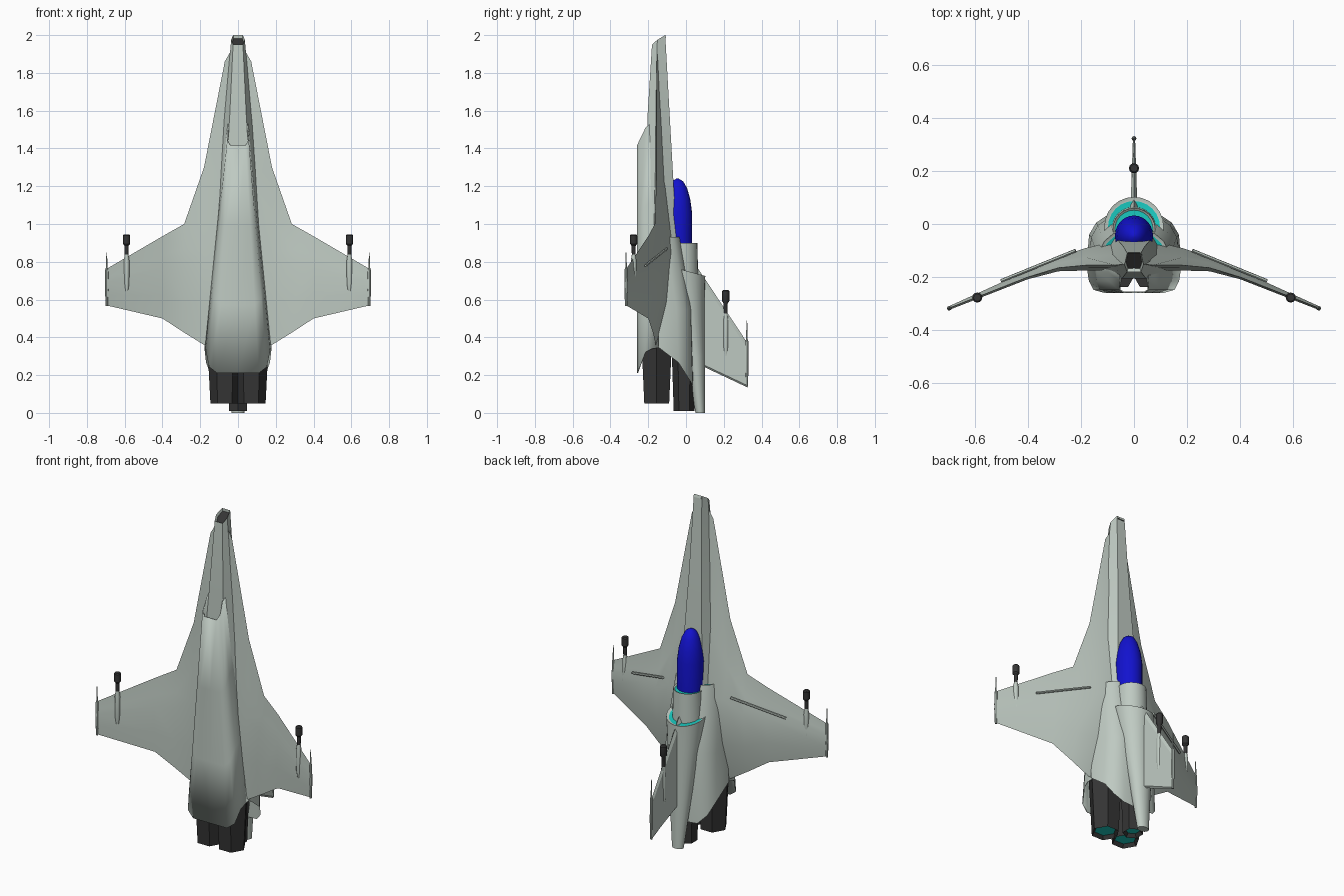
import bpy, bmesh, math
from mathutils import Vector

old = bpy.data.objects.get("Cube")
if old:
    bpy.data.objects.remove(old, do_unlink=True)


def material(name, color):
    m = bpy.data.materials.new(name)
    m.use_nodes = True
    m.diffuse_color = (*color, 1)
    m.node_tree.nodes["Principled BSDF"].inputs["Base Color"].default_value = (*color, 1)
    return m


HULL = material("hull grey", (0.52, 0.59, 0.54))
DARK = material("dark metal", (0.035, 0.035, 0.035))
BLUE = material("canopy blue", (0.006, 0.006, 0.62))
TEAL = material("glow teal", (0.01, 0.58, 0.52))


def finish(name, bm, mats, smooth=True, angle=35):
    bmesh.ops.recalc_face_normals(bm, faces=bm.faces)
    me = bpy.data.meshes.new(name)
    bm.to_mesh(me)
    bm.free()
    for m in mats:
        me.materials.append(m)
    ob = bpy.data.objects.new(name, me)
    bpy.context.collection.objects.link(ob)
    if smooth:
        bpy.ops.object.select_all(action='DESELECT')
        ob.select_set(True)
        bpy.context.view_layer.objects.active = ob
        bpy.ops.object.shade_smooth_by_angle(angle=math.radians(angle))
    return ob


def loft(name, rings, mats=(HULL,), closed=True, front=None, back=None, inset=0, depth=0,
         smooth=True, angle=35):
    """Skin rings of points; front/back give the cap material index."""
    bm = bmesh.new()
    vs = [[bm.verts.new(p) for p in r] for r in rings]
    n = len(vs[0])
    for a, b in zip(vs, vs[1:]):
        for i in range(n if closed else n - 1):
            j = (i + 1) % n
            bm.faces.new((a[i], a[j], b[j], b[i]))
    for ring, idx in ((vs[0], front), (vs[-1], back)):
        if idx is None:
            continue
        cap = bm.faces.new(ring)
        bmesh.ops.recalc_face_normals(bm, faces=bm.faces)
        if inset and idx:
            bmesh.ops.inset_region(bm, faces=[cap], thickness=inset, depth=-depth)
        cap.material_index = idx
    return finish(name, bm, mats, smooth, angle)


def mirrored(half):
    """Complete a ring from its +x half."""
    return half + [(-x, y, z) for x, y, z in reversed(half) if x > 1e-6]


def circle(cx, cy, z, rx, ry=None, n=24, turn=0, slant=0):
    ry = rx if ry is None else ry
    pts = []
    for i in range(n):
        a = 2 * math.pi * i / n + turn
        pts.append((cx + rx * math.cos(a), cy + ry * math.sin(a), z + slant * math.sin(a)))
    return pts


def lerp_table(table, t):
    for (a, va), (b, vb) in zip(table, table[1:]):
        if t <= b:
            return va + (vb - va) * max(0, (t - a) / (b - a))
    return table[-1][1]


def aft_edge(y):
    """Height of the arched rear rim of the hull."""
    return lerp_table([(-.26, .21), (-.22, .32), (-.16, .35), (-.08, .33), (.04, .14)], y)


# Nose and spine: z, top y, bottom y, top half width, side half width, bottom half width
nose = []
for z, yt, yb, a, b, c in [(2, -.11, -.18, .026, .036, .026), (1.55, -.085, -.205, .04, .075, .045),
                           (.93, -.05, -.205, .07, .125, .1), (.4, -.05, -.205, .09, .16, .14)]:
    ym = yt * .4 + yb * .6
    drop = .05 if z == 2 else 0
    nose.append(mirrored([(0, yt, z), (a, yt, z), (b, ym, z - drop / 2),
                          (c, yb, z - drop), (0, yb, z - drop)]))
loft("nose_fuselage", nose, (HULL, DARK), front=1, back=1, inset=.006, depth=.015)

# Belly shell with a slanted open intake at its front
belly = []
for t in (0, .35, .7, 1):
    w = .055 + .12 * t
    flat = .04 + .07 * t
    half = [(w * .97, -.14), (w, -.18), (w * .97, -.215), ((w + flat) / 2 + .01, -.248),
            (flat, -.26), (0, -.26)]
    ring = []
    for x, y in half:
        z0 = lerp_table([(-.26, 1.415), (-.2, 1.54)], y)
        ring.append((x, y, z0 + (aft_edge(y) - z0) * t))
    belly.append(mirrored(ring))
shell = loft("belly_intake_shell", belly, closed=False, angle=50)
wall = shell.modifiers.new("wall", 'SOLIDIFY')
wall.thickness = .006

# Dorsal hull with a teal front face and arched rear rim
dorsal = []
for z, top, w in [(.93, -.03, .14), (.75, 0, .158), (.55, .03, .17), (None, .04, .178)]:
    prof = [(0, top), (w * .55, top - .005), (w * .8, top - .035), (w * .95, top - .08),
            (w, -.145), (0, -.15)]
    dorsal.append(mirrored([(x, y, aft_edge(y) if z is None else z) for x, y in prof]))
loft("dorsal_hull", dorsal, (HULL, TEAL), front=1, inset=.012, depth=.008, angle=50)

# Collar behind the canopy and the long tapering tail boom
loft("canopy_collar", [circle(0, -.02, .9, .08), circle(0, -.02, .7, .085)],
     (HULL, TEAL), front=1, inset=.008, depth=.006)
loft("tail_boom", [circle(0, -.01, .755, .112, slant=-.03), circle(0, .01, .6, .095, .09),
                   circle(0, .05, .3, .065, .05), circle(0, .075, 0, .034, .025)],
     (HULL, TEAL), front=1, back=0, inset=.014, depth=.008)

# Canopy
canopy = [circle(0, -.045, z, .072 * s, .077 * s) for z, s in
          [(.895, 1), (1.06, 1), (1.13, .88), (1.19, .66), (1.225, .4), (1.24, .08)]]
loft("canopy", canopy, (BLUE,), front=0, back=0, angle=60)

# Wings with forward chines: x, front z, rear z, edge y, rear y, top y, bottom y
wing_stations = [(.03, 1.93, .38, -.15, -.16, -.06, -.175), (.07, 1.86, .37, -.155, -.16, -.065, -.175),
                 (.18, 1.3, .36, -.155, -.16, -.09, -.175), (.285, 1, .425, -.165, -.175, -.125, -.178),
                 (.4, .935, .5, -.2, -.2, -.175, -.208), (.7, .76, .57, -.318, -.318, -.311, -.325)]
for side, sx in (("left", 1), ("right", -1)):
    rings = []
    for x, zf, zr, ye, yr, yt, yb in wing_stations:
        zm = min(zr + (zf - zr) * .62, .85)
        za = zr + (zm - zr) * .45
        zc = zm + (zf - zm) * .4
        rings.append([(sx * x, y, z) for y, z in
                      [(ye, zf), (ye * .55 + yt * .45, zc), (yt, zm), (yt * .75 + yr * .25, za),
                       (yr, zr), (yb * .75 + yr * .25, za), (yb, zm), (ye * .5 + yb * .5, zc)]])
    loft(side + "_wing", rings, front=0, back=0, angle=40)

# Vertical fin
fin = [[(h, y, zr), (0, y, zr - .01), (-h, y, zr), (-h, y, zf - .03), (0, y, zf), (h, y, zf - .03)]
       for y, zr, zf, h in [(.06, .27, .77, .013), (.325, .145, .37, .004)]]
loft("tail_fin", fin, front=0, back=0, smooth=False)


# Guns and tip spikes on the wings and fin
def gun(name, x, y, z, length):
    k = length / .3
    pod = [circle(x, y, z + h * k, r, n=12) for h, r in [(0, .008), (.04, .014), (.16, .015), (.2, .009)]]
    loft(name + "_gun_pod", pod, front=0, back=0)
    muzzle = [circle(x, y, z + h * k, r, n=12) for h, r in
              [(.19, .01), (.24, .011), (.25, .019), (.295, .019), (.3, .014)]]
    loft(name + "_gun_muzzle", muzzle, (DARK,), front=0, back=0)


def spike(name, x, y, z, length):
    rings = [circle(x, y, z + h * length, r, n=8) for h, r in
             [(0, .006), (.3, .009), (.68, .008), (.72, .004), (1, .002)]]
    loft(name + "_tip_spike", rings, front=0, back=0)


def rod(name, a, b, r):
    """Raised strip lying along the upper wing."""
    a, b = Vector(a), Vector(b)
    u = (b - a).normalized()
    v = u.orthogonal().normalized()
    w = u.cross(v)
    rings = [[p + r * (v * math.cos(i * math.pi / 3) + w * math.sin(i * math.pi / 3))
              for i in range(6)] for p in (a, b)]
    loft(name, rings, front=0, back=0)


for side, sx in (("left", 1), ("right", -1)):
    gun(side + "_wing", sx * .59, -.277, .645, .3)
    spike(side + "_wing", sx * .695, -.317, .565, .285)
    rod(side + "_wing_strip", (sx * .22, -.1, .87), (sx * .5, -.214, .78), .007)
gun("fin", 0, .21, .3, .35)
spike("fin", 0, .322, .14, .35)

# Hexagonal engines with glowing recessed nozzles
for name, cx, cy, low, r, turn in [("left", .07, -.155, .05, .076, 0), ("right", -.07, -.155, .05, .076, 0),
                                   ("center", 0, -.01, .01, .055, math.pi / 6)]:
    loft(name + "_engine", [circle(cx, cy, .42, r * 1.25, n=6, turn=turn),
                            circle(cx, cy, low, r, n=6, turn=turn)],
         (DARK, TEAL), front=0, back=1, inset=.016, depth=.02, smooth=False)
